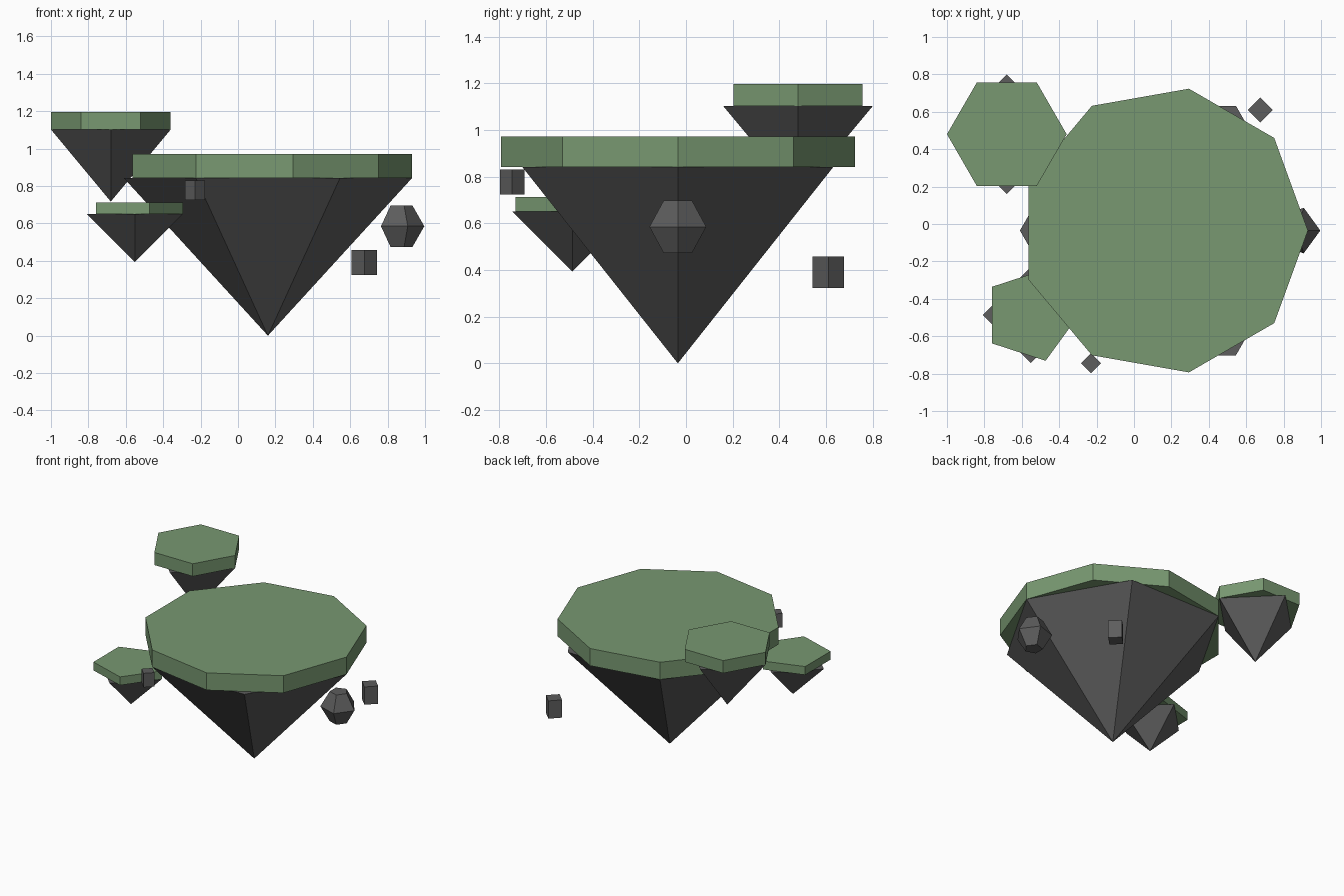
import bpy
import bmesh
from math import cos, sin, tau
from mathutils import Vector

cube = bpy.data.objects.get("Cube")
if cube:
    bpy.data.objects.remove(cube, do_unlink=True)


def make_material(name, rgb):
    mat = bpy.data.materials.new(name)
    mat.use_nodes = True
    colour = (*rgb, 1.0)
    mat.diffuse_color = colour
    bsdf = next(n for n in mat.node_tree.nodes if n.type == "BSDF_PRINCIPLED")
    bsdf.inputs["Base Color"].default_value = colour
    bsdf.inputs["Roughness"].default_value = 0.9
    return mat


GRASS = make_material("grass green", (0.188, 0.314, 0.165))
STONE = make_material("stone grey", (0.109, 0.109, 0.109))


def stack(name, mat, sides, centre, sections):
    """Flat-shaded solid lofted through (radius, height) sections; radius 0 is a tip."""
    bm = bmesh.new()
    rings = []
    for radius, z in sections:
        count = sides if radius else 1
        rings.append([bm.verts.new((radius * cos(tau * i / sides),
                                    radius * sin(tau * i / sides), z))
                      for i in range(count)])
    for low, high in zip(rings, rings[1:]):
        for i in range(sides):
            j = (i + 1) % sides
            if len(low) == 1:
                bm.faces.new((low[0], high[j], high[i]))
            else:
                bm.faces.new((low[i], low[j], high[j], high[i]))
    for ring in (rings[0], rings[-1]):
        if len(ring) > 1:
            bm.faces.new(ring)
    bmesh.ops.recalc_face_normals(bm, faces=bm.faces)
    mesh = bpy.data.meshes.new(name)
    bm.to_mesh(mesh)
    bm.free()
    mesh.materials.append(mat)
    obj = bpy.data.objects.new(name, mesh)
    obj.location = Vector(centre)
    bpy.context.collection.objects.link(obj)
    return obj


def island(name, centre, radius, depth, thickness, grass_sides, rock_sides):
    """Grass slab on an upside-down rock cone; centre is at the join."""
    stack(name + "_grass", GRASS, grass_sides, centre, [(radius, 0), (radius, thickness)])
    stack(name + "_rock", STONE, rock_sides, centre, [(0, -depth), (radius, 0)])


# Floating islands
island("main_island", (0.16, -0.035, 0.842), 0.77, 0.842, 0.13, 9, 6)
island("upper_island", (-0.68, 0.48, 1.102), 0.32, 0.385, 0.095, 6, 4)
island("lower_island", (-0.552, -0.487, 0.65), 0.257, 0.257, 0.063, 5, 4)

# Loose rocks
stack("boulder", STONE, 5, (0.868, -0.035, 0.585),
      [(0.064, -0.112), (0.128, 0), (0.064, 0.112)])
for name, centre, half in (("back_stone", (0.675, 0.61, 0.39), 0.067),
                           ("front_stone", (-0.23, -0.745, 0.777), 0.053)):
    stack(name, STONE, 4, centre, [(half, -half), (half, half)])
